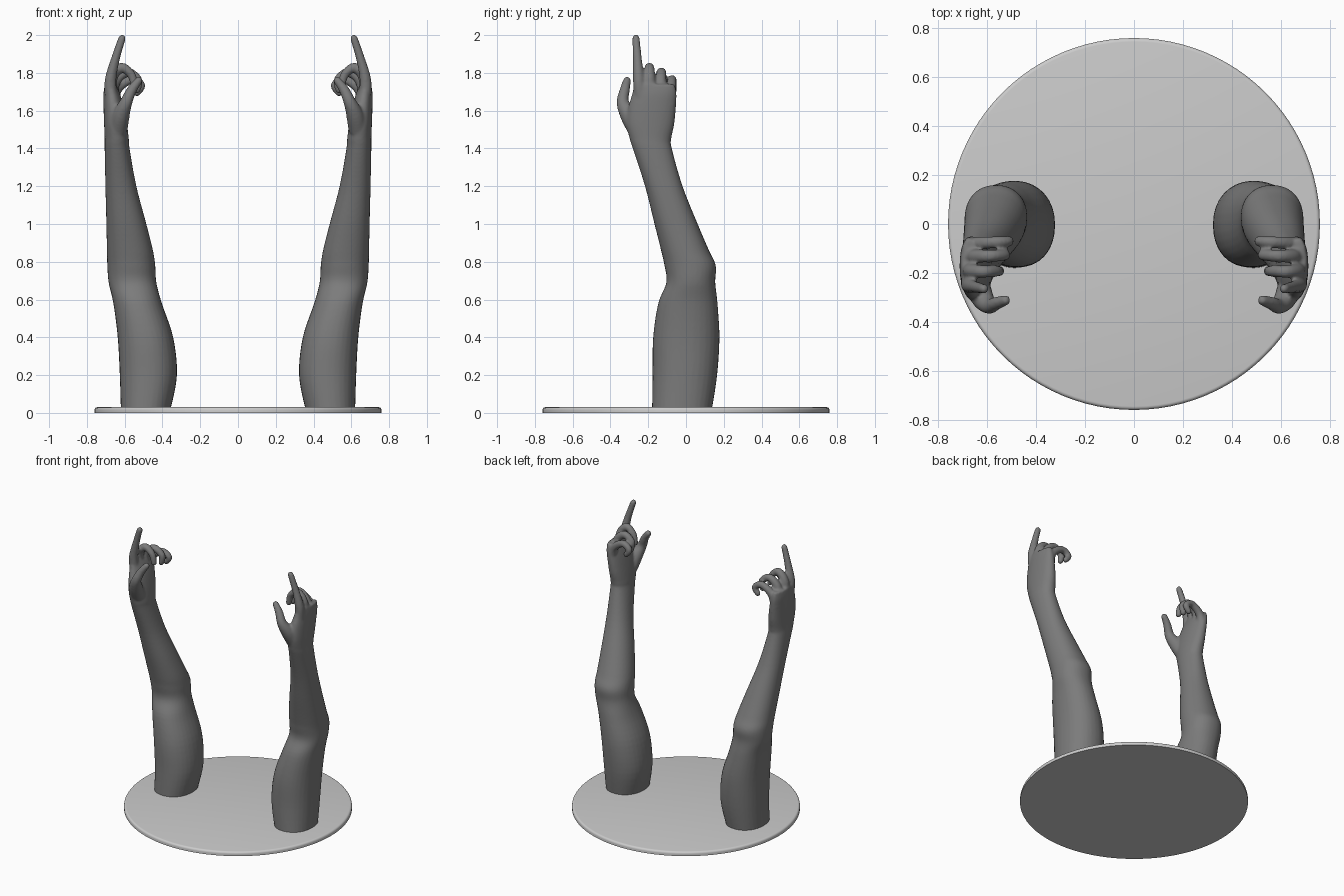
import bpy, bmesh, math
from mathutils import Vector

if "Cube" in bpy.data.objects:
    bpy.data.objects.remove(bpy.data.objects["Cube"])

def material(name, v):
    m = bpy.data.materials.new(name)
    m.diffuse_color = (v, v, v, 1)
    m.use_nodes = True
    m.node_tree.nodes["Principled BSDF"].inputs["Base Color"].default_value = m.diffuse_color
    return m

skin = material("dark grey", 0.2)
pale = material("light grey", 0.6)

def spline(pts, steps):
    """Catmull-Rom through tuples of any length."""
    out = []
    for i in range(len(pts) - 1):
        p0, p1, p2, p3 = (pts[max(i - 1, 0)], pts[i], pts[i + 1], pts[min(i + 2, len(pts) - 1)])
        for s in range(steps):
            t = s / steps
            out.append(tuple(0.5 * (2 * b + (c - a) * t + (2 * a - 5 * b + 4 * c - d) * t * t
                       + (3 * b - a - 3 * c + d) * t ** 3) for a, b, c, d in zip(p0, p1, p2, p3)))
    return out + [tuple(pts[-1])]

def loft(bm, rings):
    vs = [[bm.verts.new(p) for p in r] for r in rings]
    n = len(vs[0])
    for a, b in zip(vs, vs[1:]):
        for i in range(n):
            bm.faces.new((a[i], a[(i + 1) % n], b[(i + 1) % n], b[i]))
    bm.faces.new(vs[0][::-1])
    bm.faces.new(vs[-1])

def finger(bm, pts):
    """Round tube along (x, y, z, radius) with a ball tip."""
    path = spline(pts, 5)
    c = [Vector(p[:3]) for p in path]
    rings = []
    for i, p in enumerate(path):
        d = (c[min(i + 1, len(c) - 1)] - c[max(i - 1, 0)]).normalized()
        u = Vector((0, 1, 0)).cross(d).normalized()
        v = d.cross(u)
        rings.append([c[i] + p[3] * (u * math.cos(k * math.tau / 14) + v * math.sin(k * math.tau / 14))
                      for k in range(14)])
    loft(bm, rings)
    ball = bmesh.ops.create_icosphere(bm, subdivisions=2, radius=path[-1][3])
    bmesh.ops.translate(bm, verts=ball["verts"], vec=c[-1])

bm = bmesh.new()

# upper arm, forearm and palm: z, x min, x max, y min, y max
sections = [
    (0.005, .36, .62, -.18, .135), (0.2, .323, .626, -.177, .165), (0.4, .343, .637, -.174, .177),
    (0.58, .403, .66, -.147, .167), (0.69, .432, .685, -.104, .155), (0.78, .438, .692, -.114, .158),
    (0.86, .45, .694, -.132, .122), (1.0, .485, .697, -.167, .062), (1.2, .538, .702, -.217, -.018),
    (1.4, .574, .706, -.282, -.075), (1.45, .578, .706, -.298, -.078), (1.53, .588, .709, -.315, -.062),
    (1.62, .605, .712, -.305, -.053), (1.69, .625, .712, -.285, -.05), (1.74, .645, .705, -.275, -.06),
]
rings = []
for z, x0, x1, y0, y1 in spline(sections, 5):
    rings.append([])
    for k in range(32):
        c, s = math.cos(k * math.tau / 32), math.sin(k * math.tau / 32)
        f = lambda q: math.copysign(abs(q) ** 0.92, q)
        rings[-1].append(Vector(((x0 + x1) / 2 + (x1 - x0) / 2 * f(c), (y0 + y1) / 2 + (y1 - y0) / 2 * f(s), z)))
loft(bm, rings)

# raised index, three curled fingers, thumb
finger(bm, [(.67, -.24, 1.66, .035), (.675, -.25, 1.76, .031), (.65, -.257, 1.87, .024), (.614, -.265, 1.983, .02)])
finger(bm, [(.67, -.19, 1.66, .034), (.668, -.192, 1.77, .03), (.618, -.194, 1.829, .026),
            (.565, -.193, 1.79, .023), (.548, -.192, 1.73, .02)])
finger(bm, [(.665, -.135, 1.65, .034), (.652, -.132, 1.75, .029), (.59, -.13, 1.803, .026),
            (.53, -.127, 1.765, .023), (.535, -.126, 1.71, .02)])
finger(bm, [(.665, -.09, 1.63, .034), (.64, -.08, 1.715, .028), (.565, -.074, 1.765, .024),
            (.512, -.07, 1.735, .022), (.535, -.07, 1.695, .02)])
finger(bm, [(.635, -.26, 1.5, .05), (.618, -.305, 1.58, .046), (.592, -.335, 1.645, .033),
            (.562, -.324, 1.71, .027), (.525, -.312, 1.76, .021)])
bmesh.ops.recalc_face_normals(bm, faces=bm.faces)

me = bpy.data.meshes.new("raised_arms")
bm.to_mesh(me)
bm.free()
arms = bpy.data.objects.new("raised_arms", me)
bpy.context.collection.objects.link(arms)
me.materials.append(skin)

# fuse the fingers into the hand, soften, then mirror
rm = arms.modifiers.new("fuse", 'REMESH')
rm.mode = 'VOXEL'
rm.voxel_size = 0.008
rm.use_smooth_shade = True
sm = arms.modifiers.new("soften", 'SMOOTH')
sm.factor = 0.5
sm.iterations = 5
arms.modifiers.new("pair", 'MIRROR').use_mirror_merge = False

# round base plate with a softened upper rim
prof = [(0, 0), (.76, 0), (.76, .015)] + [(.745 + .015 * math.cos(a * math.pi / 8),
        .015 + .015 * math.sin(a * math.pi / 8)) for a in range(1, 5)] + [(0, .03)]
bm = bmesh.new()
loft(bm, [[Vector((r * math.cos(k * math.tau / 96), r * math.sin(k * math.tau / 96), z)) for k in range(96)]
          for r, z in prof[1:-1]])
me = bpy.data.meshes.new("base_plate")
bm.to_mesh(me)
bm.free()
plate = bpy.data.objects.new("base_plate", me)
bpy.context.collection.objects.link(plate)
me.materials.append(pale)
bpy.context.view_layer.objects.active = plate
plate.select_set(True)
bpy.ops.object.shade_smooth_by_angle(angle=math.radians(35))
